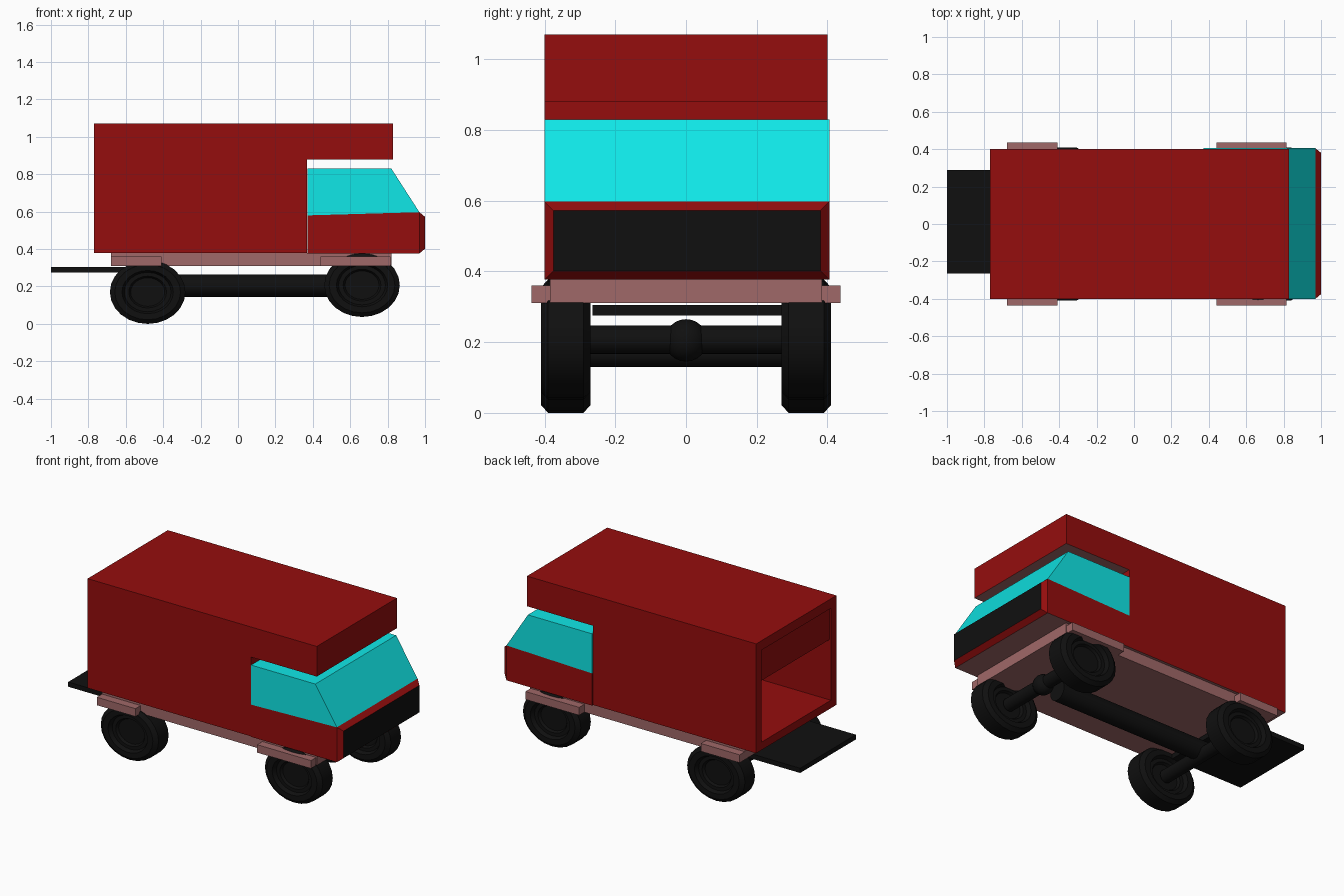
import bpy, bmesh, math
from mathutils import Matrix

if "Cube" in bpy.data.objects:
    bpy.data.objects.remove(bpy.data.objects["Cube"])


def material(name, rgb):
    m = bpy.data.materials.new(name)
    m.diffuse_color = (*rgb, 1)
    m.use_nodes = True
    m.node_tree.nodes["Principled BSDF"].inputs["Base Color"].default_value = m.diffuse_color
    return m


RED = material("red_paint", (0.30, 0.004, 0.004))
CYAN = material("cyan_glass", (0.005, 0.80, 0.80))
BLACK = material("black_rubber", (0.005, 0.005, 0.005))
BROWN = material("brown_frame", (0.35, 0.14, 0.14))


def finish(bm, name, *mats):
    bmesh.ops.recalc_face_normals(bm, faces=bm.faces)
    me = bpy.data.meshes.new(name)
    bm.to_mesh(me)
    bm.free()
    ob = bpy.data.objects.new(name, me)
    bpy.context.collection.objects.link(ob)
    for m in mats:
        me.materials.append(m)
    return ob


def box(name, x, y, z, mat):
    bm = bmesh.new()
    bmesh.ops.create_cube(bm, size=1)
    for v in bm.verts:
        v.co = [r[0] + (c + 0.5) * (r[1] - r[0]) for c, r in zip(v.co, (x, y, z))]
    return finish(bm, name, mat)


def extrude_profile(points, y0, y1):
    """Side profile in x,z swept across the width."""
    bm = bmesh.new()
    face = bm.faces.new([bm.verts.new((x, y0, z)) for x, z in points])
    new = bmesh.ops.extrude_face_region(bm, geom=[face])["geom"]
    for v in new:
        if isinstance(v, bmesh.types.BMVert):
            v.co.y = y1
    bmesh.ops.recalc_face_normals(bm, faces=bm.faces)
    return bm


def paint_underside(bm):
    for f in bm.faces:
        if f.normal.z < -0.9:
            f.material_index = 1


def rod(name, x, y, z, r, length, axis):
    bm = bmesh.new()
    bmesh.ops.create_cone(bm, cap_ends=True, segments=24, radius1=r, radius2=r, depth=length)
    rot = Matrix.Rotation(math.pi / 2, 4, axis)
    bmesh.ops.transform(bm, matrix=Matrix.Translation((x, y, z)) @ rot, verts=bm.verts)
    return smooth(finish(bm, name, BLACK))


def smooth(ob):
    bpy.ops.object.select_all(action='DESELECT')
    ob.select_set(True)
    bpy.context.view_layer.objects.active = ob
    bpy.ops.object.shade_smooth_by_angle(angle=math.radians(30))
    return ob


# cargo body with overhang above the cab
bm = extrude_profile([(-.77, .38), (.37, .38), (.37, .88), (.83, .88), (.83, 1.07), (-.77, 1.07)], -.4, .4)
paint_underside(bm)
body = finish(bm, "cargo_body", RED, BROWN)

# hollow load space, open at the rear
cutter = box("load_space_cutter", (-.9, .33), (-.345, .345), (.43, 1.01), RED)
cutter.hide_render = True
mod = body.modifiers.new("load_space", 'BOOLEAN')
mod.operation = 'DIFFERENCE'
mod.solver = 'EXACT'
mod.object = cutter
bpy.context.view_layer.objects.active = body
bpy.ops.object.modifier_apply(modifier=mod.name)
bpy.data.objects.remove(cutter)

# half-raised rear door and loading ramp
box("rear_door", (-.76, -.74), (-.345, .345), (.81, 1.01), RED)
box("rear_ramp", (-1, -.5), (-.265, .29), (.275, .305), BLACK)

# lower cab with a bevelled nose and black grille
bm = extrude_profile([(.372, .377), (.97, .377), (.97, .597), (.372, .58)], -.4, .405)
paint_underside(bm)
nose = max(bm.faces, key=lambda f: f.calc_center_median().x)
bmesh.ops.inset_individual(bm, faces=[nose], thickness=.035, depth=.03)
max(bm.faces, key=lambda f: f.calc_center_median().x).material_index = 2
finish(bm, "cab_lower", RED, BROWN, BLACK)

# cab glass
bm = extrude_profile([(.372, .58), (.97, .597), (.82, .83), (.372, .83)], -.4, .405)
finish(bm, "cab_windows", CYAN)

# chassis plate and mudguards
box("chassis", (-.68, .82), (-.385, .385), (.31, .378), BROWN)
for label, x0, x1 in (("rear", -.68, -.41), ("front", .44, .815)):
    for side, s in (("right", -1), ("left", 1)):
        box(f"{label}_{side}_mudguard", (x0, x1), sorted((s * .38, s * .437)), (.31, .36), BROWN)

# wheel cross-section: (offset along axle, radius as a fraction)
TYRE = [(.03, 0), (.03, .45), (.045, .5), (.045, .62), (.07, .68), (.07, .87), (.05, 1)]
TYRE += [(-y, r) for y, r in reversed(TYRE)]


def wheel(name, cx, cy, cz):
    bm = bmesh.new()
    verts = [bm.verts.new((0, y, r)) for y, r in TYRE]
    edges = [bm.edges.new(p) for p in zip(verts, verts[1:])]
    bmesh.ops.spin(bm, geom=verts + edges, axis=(0, 1, 0), cent=(0, 0, 0),
                   angle=math.tau, steps=24)
    bmesh.ops.remove_doubles(bm, verts=bm.verts, dist=.0005)
    for v in bm.verts:
        v.co = (cx + v.co.x * .202, cy + v.co.y, cz + v.co.z * .17)
    smooth(finish(bm, name, BLACK))


# wheels and axles
for label, x, z in (("rear", -.483, .17), ("front", .663, .207)):
    rod(f"{label}_axle", x, 0, z, .04, .6, 'X')
    for side, s in (("right", -1), ("left", 1)):
        wheel(f"{label}_{side}_wheel", x, s * .34, z)

# drive shaft with differential knob at the front axle
rod("drive_shaft", .03, 0, .205, .06, 1.06, 'Y')
bm = bmesh.new()
bmesh.ops.create_uvsphere(bm, u_segments=24, v_segments=12, radius=.06)
bmesh.ops.translate(bm, vec=(.663, 0, .205), verts=bm.verts)
smooth(finish(bm, "differential", BLACK))
